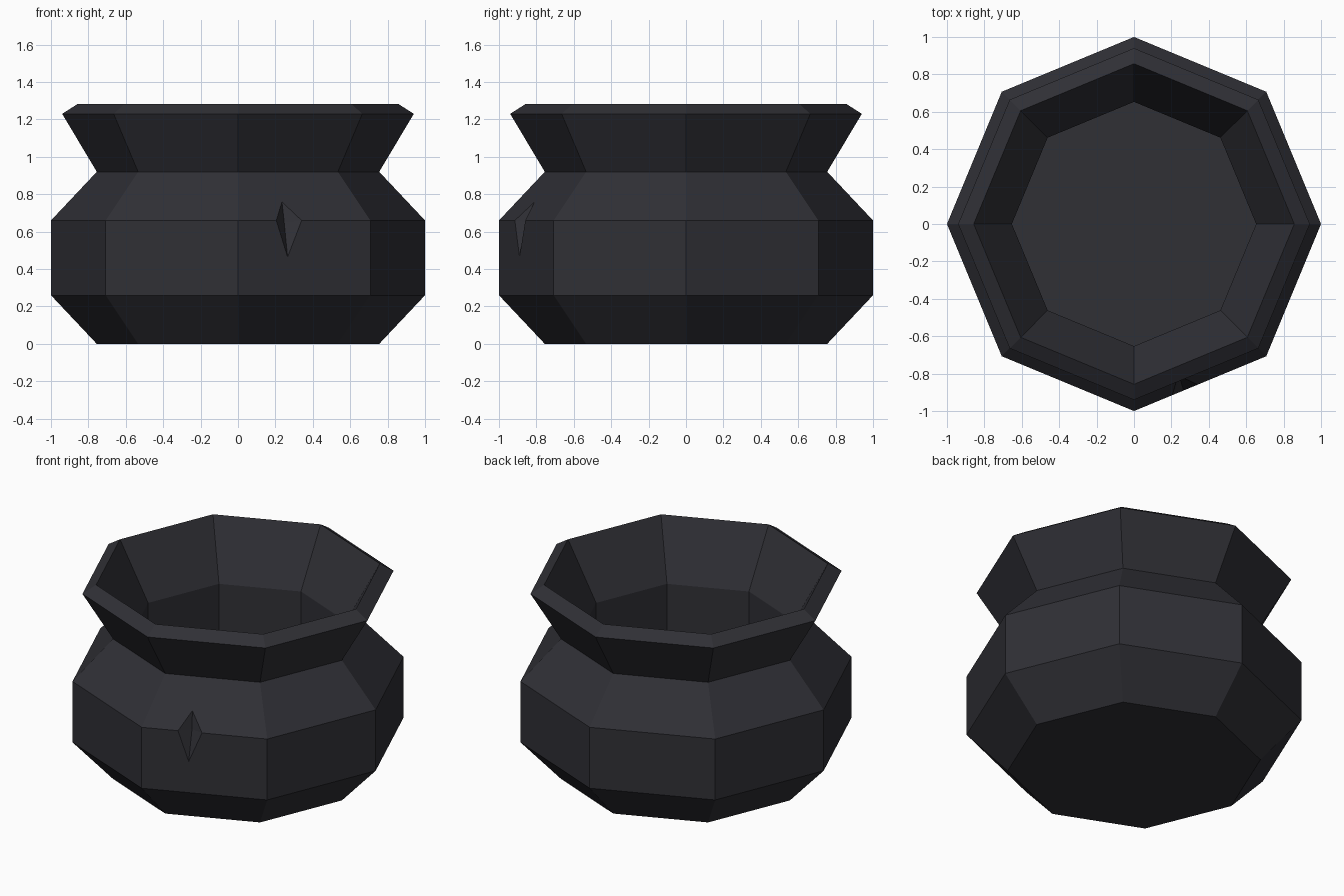
import bpy, bmesh, math
from mathutils import Vector

if "Cube" in bpy.data.objects:
    bpy.data.objects.remove(bpy.data.objects["Cube"])

SIDES = 8


def make_object(name, bm, mat):
    bmesh.ops.recalc_face_normals(bm, faces=bm.faces[:])
    mesh = bpy.data.meshes.new(name)
    bm.to_mesh(mesh)
    bm.free()
    obj = bpy.data.objects.new(name, mesh)
    obj.data.materials.append(mat)
    bpy.context.collection.objects.link(obj)
    return obj


iron = bpy.data.materials.new("dark iron")
iron.diffuse_color = (0.029, 0.029, 0.036, 1)
iron.use_nodes = True
iron.node_tree.nodes["Principled BSDF"].inputs["Base Color"].default_value = iron.diffuse_color

# Pot wall: outside from the foot up, over the lip, then down the inside
profile = [(0.755, 0), (1, 0.26), (1, 0.66), (0.755, 0.92), (0.94, 1.23),
           (0.857, 1.283), (0.653, 0.92), (0.653, 0.15)]
bm = bmesh.new()
rings = []
for r, z in profile:
    rings.append([bm.verts.new((r * math.cos(math.tau * i / SIDES),
                                r * math.sin(math.tau * i / SIDES), z))
                  for i in range(SIDES)])
for a, b in zip(rings, rings[1:]):
    for i in range(SIDES):
        j = (i + 1) % SIDES
        bm.faces.new((a[i], a[j], b[j], b[i]))
bm.faces.new(rings[0])    # underside
bm.faces.new(rings[-1])   # inner floor
pot = make_object("pot", bm, iron)

# Cutter for the small chip on the front right shoulder
apex = Vector((0.247, -0.83, 0.65))
corners = [(0.235, -0.809, 0.76), (0.34, -0.859, 0.66),
           (0.265, -0.890, 0.465), (0.205, -0.915, 0.66)]
bm = bmesh.new()
bm.verts.new(apex)
for c in corners:
    bm.verts.new(apex + (Vector(c) - apex) * 1.4)
bm.verts.new((0.30, -1.05, 0.68))
bmesh.ops.convex_hull(bm, input=bm.verts[:])
cutter = make_object("chip_cutter", bm, iron)
cutter.hide_render = True
cutter.hide_viewport = True

chip = pot.modifiers.new("chip", 'BOOLEAN')
chip.operation = 'DIFFERENCE'
chip.solver = 'EXACT'
chip.object = cutter
